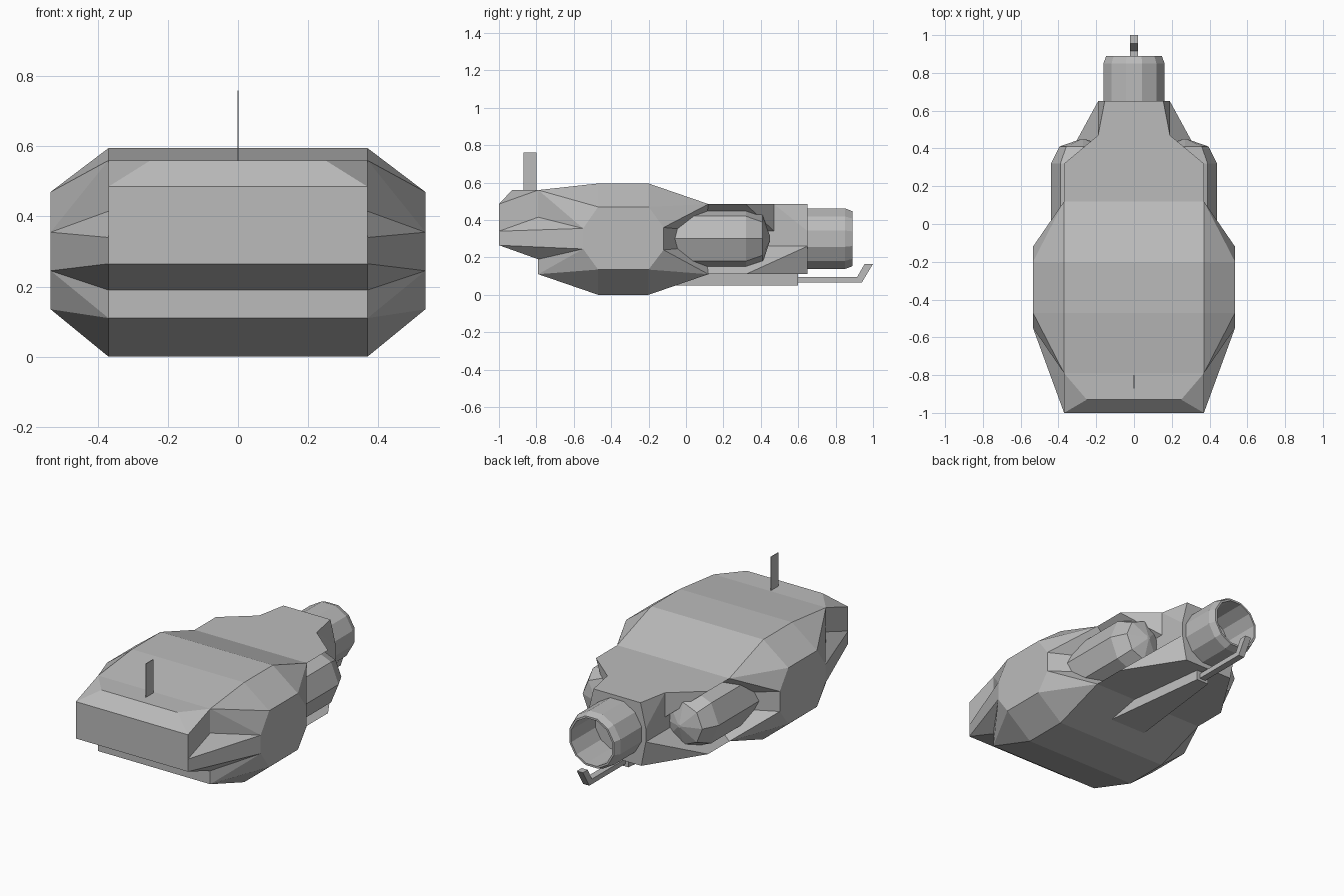
import bpy, bmesh, math

cube = bpy.data.objects.get("Cube")
if cube:
    bpy.data.objects.remove(cube)

grey = bpy.data.materials.new("hull_grey")
grey.use_nodes = True
colour = (0.5, 0.5, 0.5, 1)
grey.diffuse_color = colour
grey.node_tree.nodes["Principled BSDF"].inputs["Base Color"].default_value = colour


def finish(name, bm):
    bmesh.ops.recalc_face_normals(bm, faces=bm.faces)
    mesh = bpy.data.meshes.new(name)
    bm.to_mesh(mesh)
    bm.free()
    mesh.materials.append(grey)
    obj = bpy.data.objects.new(name, mesh)
    bpy.context.collection.objects.link(obj)
    return obj


def both_sides(points):
    return [(s * x, y, z) for x, y, z in points for s in (1, -1)]


def hull(name, points):
    """Faceted solid wrapped around a few corner points."""
    bm = bmesh.new()
    verts = [bm.verts.new(p) for p in points]
    out = bmesh.ops.convex_hull(bm, input=verts)
    spare = {v for v in out["geom_interior"] + out["geom_unused"]
             if isinstance(v, bmesh.types.BMVert)}
    bmesh.ops.delete(bm, geom=list(spare), context="VERTS")
    bmesh.ops.dissolve_limit(bm, angle_limit=0.01, verts=bm.verts, edges=bm.edges)
    return finish(name, bm)


def turned(name, profile, sides, turn, cx=0, cz=0.3):
    """Faceted solid turned around a fore-and-aft axis from (y, radius) pairs."""
    bm = bmesh.new()
    rings = []
    for y, r in profile:
        angles = [turn + math.tau * i / sides for i in range(sides)]
        rings.append([bm.verts.new((cx + r * math.cos(a), y, cz + r * math.sin(a)))
                      for a in angles])
    for a, b in zip(rings, rings[1:]):
        for i in range(sides):
            j = (i + 1) % sides
            bm.faces.new((a[i], a[j], b[j], b[i]))
    bm.faces.new(rings[0])
    bm.faces.new(rings[-1])
    return finish(name, bm)


def plate(name, outline, half):
    """Side outline in (y, z) given a width."""
    bm = bmesh.new()
    left, right = ([bm.verts.new((s * half, y, z)) for y, z in outline] for s in (1, -1))
    bm.faces.new(left)
    bm.faces.new(right)
    n = len(outline)
    for i in range(n):
        j = (i + 1) % n
        bm.faces.new((left[i], left[j], right[j], right[i]))
    return finish(name, bm)


# Midship: octagonal flanks bridged to a wider central section
OUT, IN, WAIST = 0.535, 0.37, 0.19
flank = [(-.55, .355), (-.47, .47), (-.2, .47), (-.12, .36),
         (-.12, .24), (-.2, .135), (-.47, .135), (-.55, .245)]
section = [(-.79, .56), (-.47, .595), (-.2, .595), (.12, .485),
           (.12, .11), (-.2, 0), (-.47, 0), (-.79, .11)]
bm = bmesh.new()
inner = {}
for s in (1, -1):
    o = [bm.verts.new((s * OUT, y, z)) for y, z in flank]
    n = inner[s] = [bm.verts.new((s * IN, y, z)) for y, z in section]
    p, q = (bm.verts.new((s * WAIST, .1, z)) for z in (.34, .26))
    bm.faces.new(o)
    for i in range(8):
        j = (i + 1) % 8
        if i == 3:  # recess behind the flank
            for f in ((o[i], o[j], q, p), (o[i], p, n[i]), (o[j], n[j], q)):
                bm.faces.new(f)
        elif i in (2, 4):  # creased rear shoulders
            a, b = (i, j) if i == 2 else (j, i)
            bm.faces.new((o[a], o[b], n[b]))
            bm.faces.new((o[a], n[b], n[a]))
        elif i in (0, 6):  # creased front shoulders
            a, b = (i, j) if i == 0 else (j, i)
            bm.faces.new((o[a], o[b], n[a]))
            bm.faces.new((o[b], n[b], n[a]))
        else:
            bm.faces.new((o[i], o[j], n[j], n[i]))
for i in range(8):
    if i != 3:
        j = (i + 1) % 8
        bm.faces.new((inner[1][i], inner[1][j], inner[-1][j], inner[-1][i]))
finish("midship", bm)

# Nose block with side wedges
hull("nose", both_sides([(IN, -1, .485), (IN, -1, .265), (.25, -.93, .56),
                         (IN, -.79, .56), (IN, -.79, .19)]))
for side, s in (("left", 1), ("right", -1)):
    wedge = [(IN, -1, .34), (IN, -1, .265), (IN, -.79, .415), (IN, -.79, .19),
             (OUT, -.55, .355), (OUT, -.55, .245)]
    hull(side + "_nose_wedge", [(s * x, y, z) for x, y, z in wedge])

# Stern: upper and lower decks tapering in to a narrow waist
hull("upper_deck", both_sides([(IN, .12, .485), (IN, .32, .485), (WAIST, .47, .485),
                               (WAIST, .1, .34), (WAIST, .47, .34)]))
hull("upper_deck_tail", both_sides([(WAIST, .47, .485), (.155, .65, .485),
                                    (WAIST, .47, .34), (WAIST, .65, .34)]))
hull("stern_waist", both_sides([(WAIST, y, z) for y in (.1, .65) for z in (.26, .34)]))
hull("lower_deck", both_sides([(IN, .12, .11), (IN, .32, .11), (.16, .65, .11),
                               (WAIST, .1, .26), (WAIST, .65, .26)]))

# Side engine pods
for side, s in (("left", 1), ("right", -1)):
    turned(side + "_pod", [(-.08, .17), (.32, .17), (.41, .125), (.45, .01)],
           8, 0, s * .27)

# Hollow rear nozzle
turned("nozzle", [(.6, .168), (.85, .168), (.89, .152), (.89, .14), (.66, .14)],
       12, math.pi / 12)

# Keel and tail hook
hull("keel", both_sides([(.12, -.06, .05), (.04, .6, .05), (.12, -.06, .12),
                         (.04, .6, .12)]))
plate("tail_hook", [(.55, .065), (.94, .065), (1, .165), (.955, .165),
                    (.915, .095), (.55, .095)], .02)

# Thin mast
plate("mast", [(-.87, .55), (-.8, .55), (-.8, .76), (-.87, .76)], .002)
